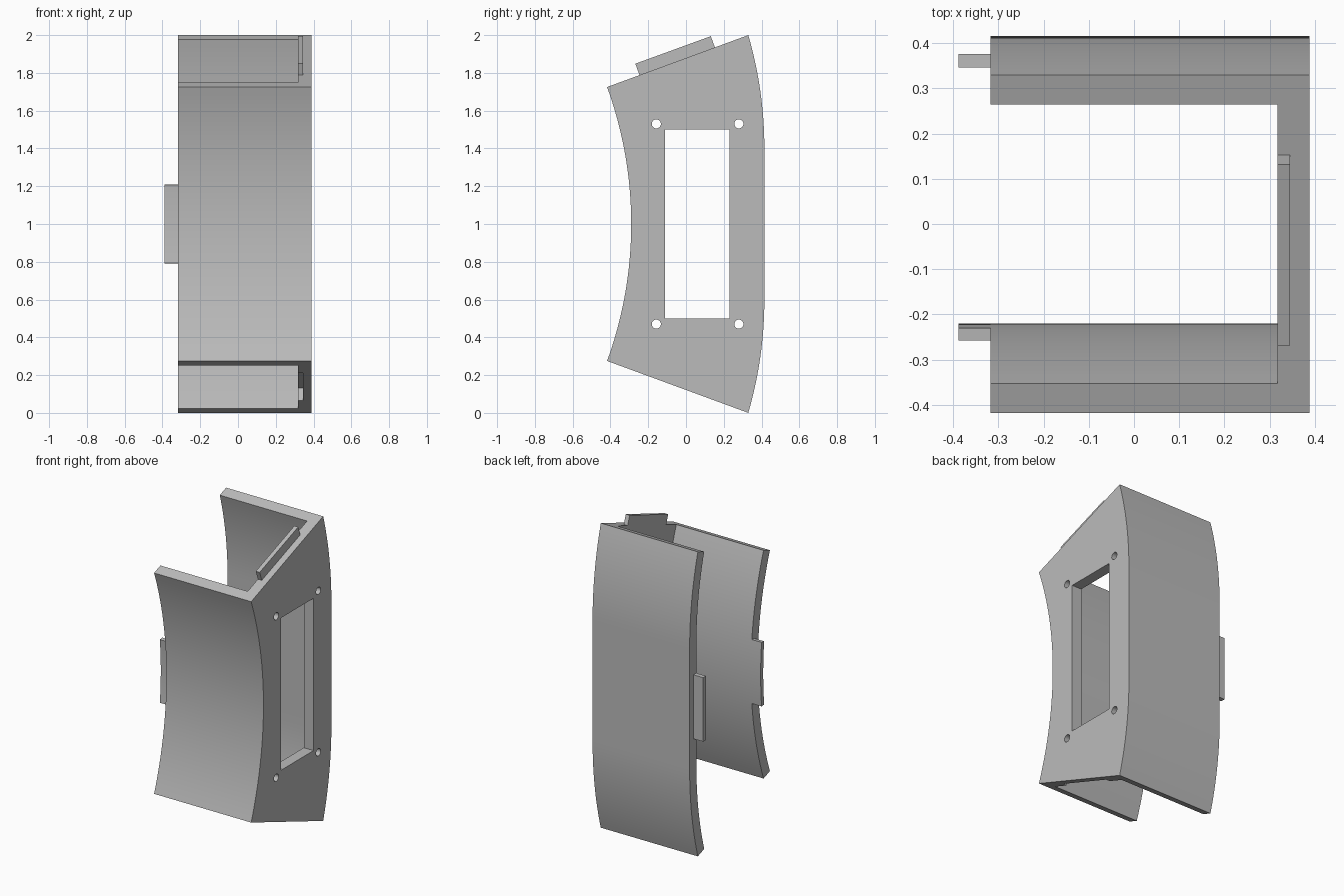
import bpy, bmesh, math

cube = bpy.data.objects.get("Cube")
if cube:
    bpy.data.objects.remove(cube, do_unlink=True)

grey = bpy.data.materials.new("plain grey")
grey.use_nodes = True
colour = (0.5, 0.5, 0.5, 1)
grey.diffuse_color = colour
grey.node_tree.nodes["Principled BSDF"].inputs["Base Color"].default_value = colour

TILT = math.radians(20)           # slope of the two end faces
X_OPEN, X_WALL, X_OUT = -0.317, 0.317, 0.388
FRONT_Y, FRONT_R = -2.41, 2.12    # front arc centre and radius
BACK_Y, BACK_R = 0.415, 2.15      # back face and its end arcs
THICK = 0.07


def front_curve(r, half, n=32):
    """Concave front arc, bottom to top, as (y, z)."""
    angles = [half * (2 * i / n - 1) for i in range(n + 1)]
    return [(FRONT_Y + r * math.cos(a), 1 + r * math.sin(a)) for a in angles]


def back_curve(inset, half, n=16):
    """Straight back that curves forward at both ends, top to bottom."""
    r, cy = BACK_R - inset, BACK_Y - BACK_R
    top = [(cy + r * math.cos(a), 1.4 + r * math.sin(a))
           for a in (half * (1 - i / n) for i in range(n + 1))]
    return top + [(y, 2 - z) for y, z in reversed(top)]


def prism(name, profile, x0, x1):
    """Extrude a (y, z) profile along x."""
    bm = bmesh.new()
    face = bm.faces.new([bm.verts.new((x0, y, z)) for y, z in profile])
    new = bmesh.ops.extrude_face_region(bm, geom=[face])["geom"]
    bmesh.ops.translate(bm, vec=(x1 - x0, 0, 0),
                        verts=[v for v in new if isinstance(v, bmesh.types.BMVert)])
    bmesh.ops.recalc_face_normals(bm, faces=bm.faces)
    mesh = bpy.data.meshes.new(name)
    bm.to_mesh(mesh)
    bm.free()
    mesh.materials.append(grey)
    obj = bpy.data.objects.new(name, mesh)
    bpy.context.collection.objects.link(obj)
    return obj


def select(obj):
    bpy.ops.object.select_all(action="DESELECT")
    obj.select_set(True)
    bpy.context.view_layer.objects.active = obj


def cut(target, cutter):
    mod = target.modifiers.new("cut", "BOOLEAN")
    mod.operation, mod.solver, mod.object = "DIFFERENCE", "EXACT", cutter
    select(target)
    bpy.ops.object.modifier_apply(modifier=mod.name)
    bpy.data.objects.remove(cutter, do_unlink=True)


def rect(y0, y1, z0, z1):
    return [(y0, z0), (y1, z0), (y1, z1), (y0, z1)]


def end_key(h0, h1):
    """Rectangle lying along the sloped top end, between heights h0 and h1."""
    y, z = front_curve(FRONT_R, TILT)[-1]
    c, s = math.cos(TILT), math.sin(TILT)
    return [(y + d * c - h * s, z + d * s + h * c)
            for d, h in ((0.183, h0), (0.608, h0), (0.608, h1), (0.183, h1))]


# Curved channel body, hollow and open at the left and at both ends
body = prism("channel_body",
             front_curve(FRONT_R, TILT) + back_curve(0, math.radians(16.2)),
             X_OPEN, X_OUT)
cut(body, prism("cavity",
                front_curve(FRONT_R + THICK, TILT * 1.15) + back_curve(THICK, TILT),
                -0.6, X_WALL))

# Window and four screw holes through the side wall
cut(body, prism("window", rect(-0.11, 0.23, 0.5, 1.5), 0.2, 0.5))
for hy in (-0.157, 0.28):
    for hz in (0.47, 1.53):
        ring = [(hy + 0.024 * math.cos(i * math.tau / 32),
                 hz + 0.024 * math.sin(i * math.tau / 32)) for i in range(32)]
        cut(body, prism("screw_hole", ring, 0.2, 0.5))

# Slot in the bottom end that accepts the top tab of a neighbour
slot = [(y, 2 - z) for y, z in end_key(-0.07, 0.06)]
cut(body, prism("slot", slot, X_WALL - 0.02, 0.345))

# Joining tabs
top_tab = prism("top_tab", end_key(0, 0.065), X_WALL, 0.345)
tab_half = math.asin(0.21 / (FRONT_R + THICK))
front_tab = prism("front_side_tab",
                  front_curve(FRONT_R + 0.043, tab_half)
                  + front_curve(FRONT_R + THICK, tab_half)[::-1],
                  -X_OUT, X_OPEN)
back_tab = prism("back_side_tab", rect(0.346, 0.376, 0.79, 1.21), -X_OUT, X_OPEN)

for part in (body, top_tab, front_tab, back_tab):
    select(part)
    bpy.ops.object.shade_smooth_by_angle(angle=math.radians(15))
